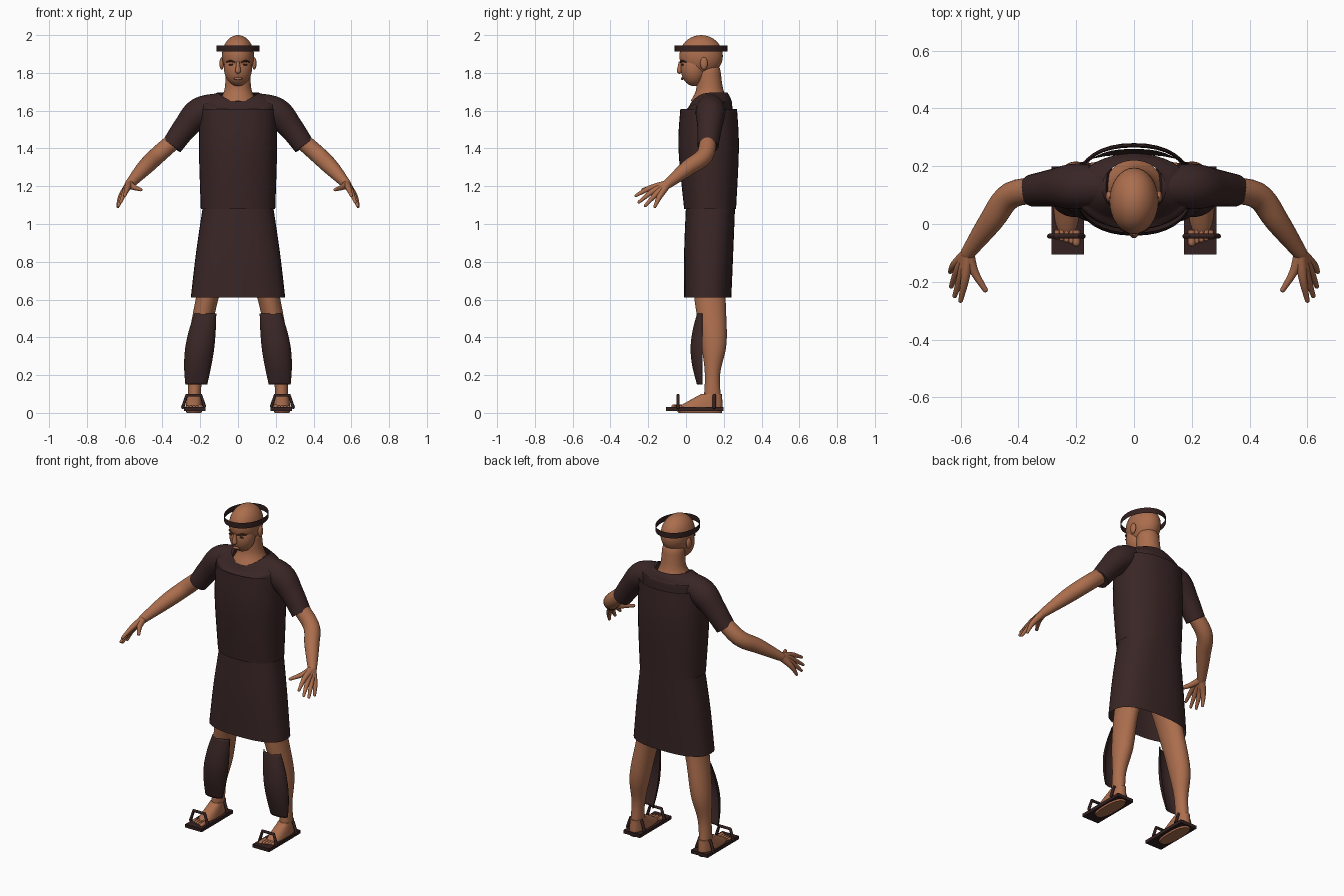
import bpy, bmesh, math
from mathutils import Matrix, Quaternion, Vector

default_cube = bpy.data.objects.get("Cube")
if default_cube:
    bpy.data.objects.remove(default_cube, do_unlink=True)


def material(name, *rgb):
    mat = bpy.data.materials.new(name)
    mat.use_nodes = True
    mat.diffuse_color = (*rgb, 1)
    mat.node_tree.nodes["Principled BSDF"].inputs["Base Color"].default_value = (*rgb, 1)
    return mat


skin = material("brown skin", 0.41, 0.155, 0.075)
cloth = material("dark maroon cloth", 0.042, 0.019, 0.019)
leather = material("dark leather", 0.034, 0.015, 0.014)
brow = material("brow brown", 0.07, 0.025, 0.015)


def finish(name, bm, mat, side=1):
    bmesh.ops.scale(bm, vec=(side, 1, 1), verts=bm.verts)
    bmesh.ops.recalc_face_normals(bm, faces=bm.faces)
    mesh = bpy.data.meshes.new(name)
    bm.to_mesh(mesh)
    bm.free()
    mesh.materials.append(mat)
    part = bpy.data.objects.new(name, mesh)
    bpy.context.collection.objects.link(part)
    bpy.ops.object.select_all(action="DESELECT")
    part.select_set(True)
    bpy.context.view_layer.objects.active = part
    bpy.ops.object.shade_smooth_by_angle(angle=math.radians(45))
    return part


def smooth_rows(rows, steps):
    # Rows eased through their neighbours with Hermite curves
    rows = [Vector(row) for row in rows]
    padded = [rows[0], *rows, rows[-1]]
    result = []
    for before, start, end, after in zip(padded, padded[1:], padded[2:], padded[3:]):
        leave, arrive = (end - before) / 2, (after - start) / 2
        for step in range(steps):
            t = step / steps
            ease = t * t * (3 - 2 * t)
            result.append(start.lerp(end, ease) + leave * t * (1 - t) ** 2 - arrive * t * t * (1 - t))
    return result + [rows[-1]]


def bridge(rings, caps=True, closed=True):
    bm = bmesh.new()
    loops = [[bm.verts.new(point) for point in ring] for ring in rings]
    count = len(loops[0])
    for low, high in zip(loops, loops[1:]):
        for i in range(count if closed else count - 1):
            j = (i + 1) % count
            bm.faces.new((low[i], low[j], high[j], high[i]))
    if caps:
        bm.faces.new(loops[0])
        bm.faces.new(loops[-1])
    return bm


def loft(name, rows, mat, side=1, power=2, caps=True, front_only=False, warp=None, count=36):
    # Each row: height, front y, back y, half width
    rings = []
    for z, front, back, half_width in smooth_rows(rows, 5):
        middle = back if front_only else (front + back) / 2
        ring = []
        for i in range(count):
            angle = math.pi * (1 + i / (count - 1)) if front_only else math.tau * i / count
            across, along = (math.copysign(abs(f) ** (2 / power), f)
                             for f in (math.cos(angle), math.sin(angle)))
            point = Vector((half_width * across, middle + (middle - front) * along, z))
            ring.append(warp(point) if warp else point)
        rings.append(ring)
    return finish(name, bridge(rings, caps, not front_only), mat, side)


def tube(name, rows, mat, side=1, steps=5, count=16, round_tip=True):
    # Each row: x, y, z, radius
    path = smooth_rows(rows, steps)
    if round_tip:
        end, radius = path[-1].xyz, path[-1].w
        ahead = (path[-1] - path[-2]).xyz.normalized()
        for k in range(1, 5):
            angle = math.radians(21 * k)
            path.append(Vector((*(end + ahead * radius * math.sin(angle)), radius * math.cos(angle))))
    rings, heading, frame = [], Vector((0, 0, 1)), Quaternion()
    for i, point in enumerate(path):
        ahead = (path[min(i + 1, len(path) - 1)] - path[max(i - 1, 0)]).xyz.normalized()
        frame = heading.rotation_difference(ahead) @ frame
        heading = ahead
        angles = [math.tau * k / count for k in range(count)]
        rings.append([point.xyz + frame @ Vector((math.cos(a), math.sin(a), 0)) * point.w for a in angles])
    return finish(name, bridge(rings), mat, side)


def placed(centre, size):
    return Matrix.Translation(centre) @ Matrix.Diagonal((*size, 1))


def ball(name, centre, size, mat, side=1):
    bm = bmesh.new()
    bmesh.ops.create_uvsphere(bm, u_segments=32, v_segments=20, radius=1, matrix=placed(centre, size))
    return finish(name, bm, mat, side)


def lower_neckline(point):
    # The collar sinks towards the front of the chest
    forward = max(0, 0.12 - point.y) * 10
    point.z -= 0.6 * max(0, point.z - 1.6) * forward ** 2
    return point


def follow_leg(point):
    # Legs lean outwards from hip to ankle
    point.x += 0.233 - 0.19 * point.z ** 2
    return point


# Head and neck
ball("skull", (0, 0.08, 1.89), (0.085, 0.115, 0.11), skin)
ball("jaw", (0, 0.042, 1.825), (0.074, 0.07, 0.095), skin)
tube("neck", [(0, 0.125, 1.65, 0.1), (0, 0.125, 1.71, 0.072), (0, 0.12, 1.8, 0.064)], skin, count=32)
tube("nose", [(0, -0.03, 1.86, 0.008), (0, -0.034, 1.81, 0.015)], skin)
ball("lips", (0, -0.02, 1.77), (0.024, 0.007, 0.007), skin)

# Headband: a thin open ribbon
loft("headband", [(z, -0.06, 0.22, 0.115) for z in (1.912, 1.946)], leather, caps=False)

# Tunic, breastplate and skirt
loft("tunic", [(1.08, 0.01, 0.24, 0.17), (1.58, -0.02, 0.245, 0.205), (1.655, 0.01, 0.24, 0.185),
               (1.695, 0.03, 0.22, 0.11)], cloth, caps=False, warp=lower_neckline)
loft("breastplate", [(1.08, -0.01, 0.265, 0.197), (1.4, -0.04, 0.28, 0.207), (1.61, -0.03, 0.27, 0.203)],
     cloth, power=2.25, caps=False)
loft("skirt", [(0.61, -0.01, 0.24, 0.25), (0.85, -0.01, 0.25, 0.222), (1.1, 0, 0.26, 0.185)],
     cloth, power=2.5, caps=False)

wrist = Vector((0.575, -0.1, 1.21))

for side, label in ((1, "left_"), (-1, "right_")):
    # Ear, eye and eyebrow
    ball(label + "ear", (0.086, 0.095, 1.85), (0.012, 0.02, 0.033), skin, side)
    ball(label + "eye", (0.036, -0.018, 1.843), (0.014, 0.006, 0.005), brow, side)
    tube(label + "eyebrow", [(0.016, -0.03, 1.856, 0.003), (0.04, -0.019, 1.863, 0.005),
                             (0.06, -0.001, 1.858, 0.003)], brow, side, count=8)

    # Sleeve and arm
    tube(label + "sleeve", [(0.08, 0.13, 1.63, 0.065), (0.2, 0.13, 1.592, 0.079), (0.28, 0.125, 1.51, 0.065),
                            (0.35, 0.116, 1.413, 0.056)], cloth, side, count=28, round_tip=False)
    tube(label + "arm", [(0.3, 0.12, 1.475, 0.044), (0.425, 0.1, 1.365, 0.046), (0.495, 0.01, 1.297, 0.042),
                         (*wrist, 0.025)], skin, side, count=24)

    # Hand: fingers fan out from the wrist and overlap into a palm
    for i, finger in enumerate(("index", "middle", "ring", "little")):
        spread = i / 3
        knuckle = Vector((0.585, -0.19, 1.19)).lerp((0.62, -0.14, 1.145), spread)
        tip = Vector((0.6, -0.265, 1.15)).lerp((0.636, -0.165, 1.092), spread)
        tip += Vector((0.01, -0.02, -0.017)) * math.sin(math.pi * spread)
        tube(f"{label}{finger}_finger", [(*wrist, 0.022), (*knuckle, 0.015), (*tip, 0.008)], skin, side)
    tube(label + "thumb", [(*wrist, 0.022), (0.553, -0.165, 1.195, 0.015), (0.515, -0.228, 1.182, 0.009)],
         skin, side)

    # Leg, foot and toes
    loft(label + "leg", [(0.03, 0.09, 0.19, 0.034), (0.2, 0.1, 0.18, 0.037), (0.37, 0.08, 0.215, 0.056),
                         (0.6, 0.045, 0.21, 0.06), (0.75, 0.03, 0.215, 0.075)], skin, side, warp=follow_leg)
    loft(label + "foot", [(0, -0.04, 0.19, 0.04), (0.03, -0.04, 0.194, 0.045), (0.1, 0.08, 0.19, 0.034)],
         skin, side, power=2.4, warp=follow_leg)
    for i in range(5):
        x, radius = 0.2 + i / 60, 0.009 if i else 0.013
        tube(f"{label}toe_{i + 1}", [(x, -0.02, 0.032, radius), (x, i / 200 - 0.065, 0.032, radius)],
             skin, side, count=10)

    # Shin guard: a thin curved plate over the front of the leg
    guard_rows = []
    for i in range(5):
        bulge = math.sin(math.pi * i / 4)
        guard_rows.append((0.15 + 0.375 * i / 4, 0.058 - 0.034 * bulge, 0.086, 0.058 + 0.019 * bulge))
    guard = loft(label + "shin_guard", guard_rows, cloth, side, caps=False, front_only=True, warp=follow_leg)
    guard.location.x = -0.008 * side
    guard.modifiers.new("Thickness", "SOLIDIFY").thickness = 0.004

    # Sandal: flat sole and two arched straps
    bm = bmesh.new()
    bmesh.ops.create_cube(bm, size=1, matrix=placed((0.229, 0.047, 0.02), (0.112, 0.305, 0.02)))
    finish(label + "sandal_sole", bm, leather, side)
    for strap, y in (("toe_strap", -0.042), ("ankle_strap", 0.15)):
        arch = ((-1, 0.03), (-0.65, 0.093), (0.65, 0.093), (1, 0.03))
        tube(label + strap, [(0.234 + 0.058 * reach, y, z, 0.009) for reach, z in arch],
             leather, side, steps=1, count=10)
